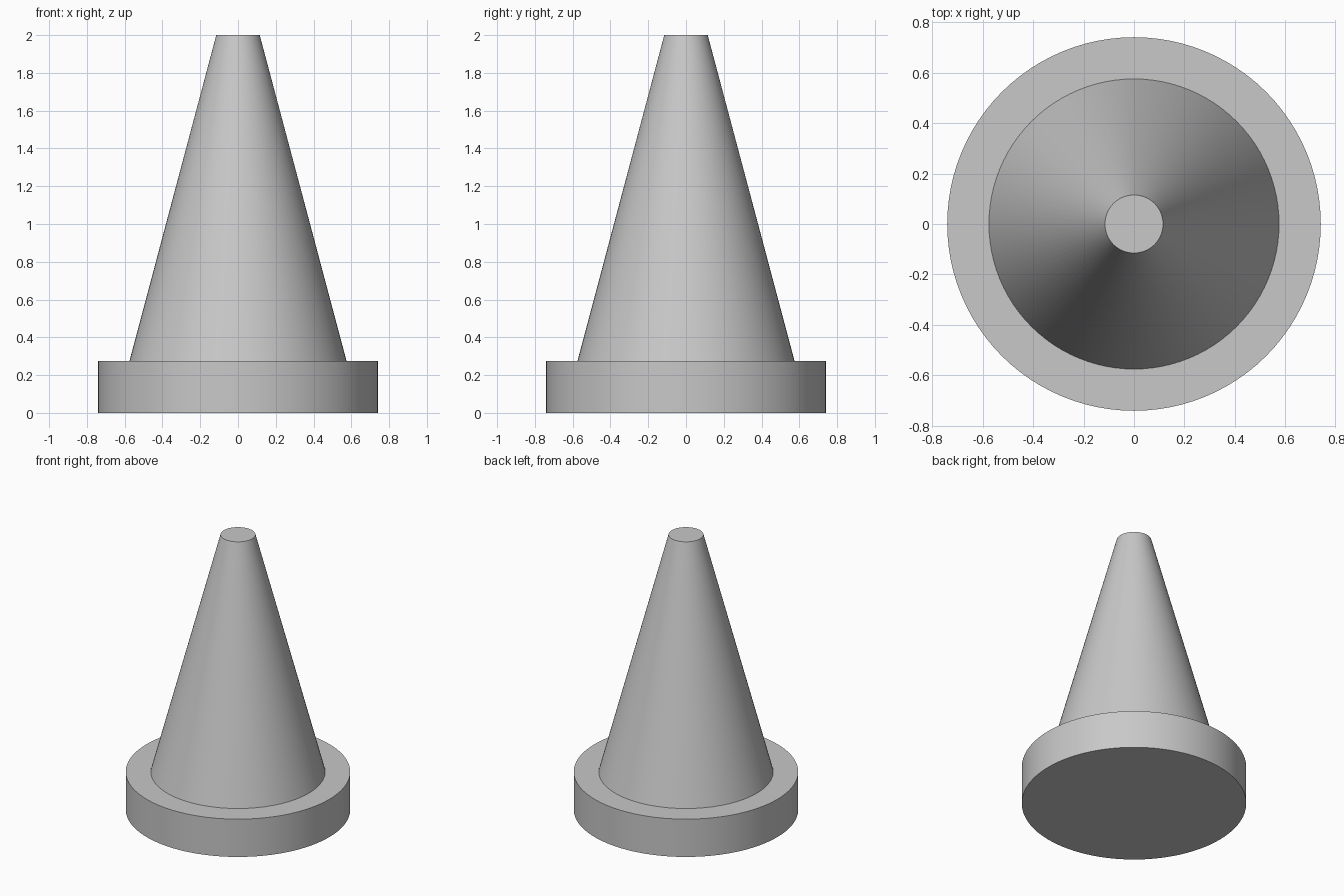
import bpy
import math

cube = bpy.data.objects.get("Cube")
if cube:
    bpy.data.objects.remove(cube, do_unlink=True)

GREY = (0.58, 0.58, 0.58, 1.0)
SIDES = 96

grey = bpy.data.materials.new("plain_grey")
grey.use_nodes = True
grey.diffuse_color = GREY
grey.node_tree.nodes["Principled BSDF"].inputs["Base Color"].default_value = GREY


def round_part(name, bottom_radius, top_radius, bottom, top):
    """Upright round solid between two heights, smooth sides and sharp rims."""
    bpy.ops.mesh.primitive_cone_add(
        vertices=SIDES, radius1=bottom_radius, radius2=top_radius,
        depth=top - bottom, location=(0, 0, (bottom + top) / 2))
    part = bpy.context.object
    part.name = name
    part.data.materials.append(grey)
    bpy.ops.object.shade_smooth_by_angle(angle=math.radians(30))
    return part


# Flat disc foot
round_part("base_disc", 0.74, 0.74, 0.0, 0.275)

# Tapered body with a flat tip, sunk slightly into the foot
round_part("cone_body", 0.58, 0.115, 0.255, 2.0)
